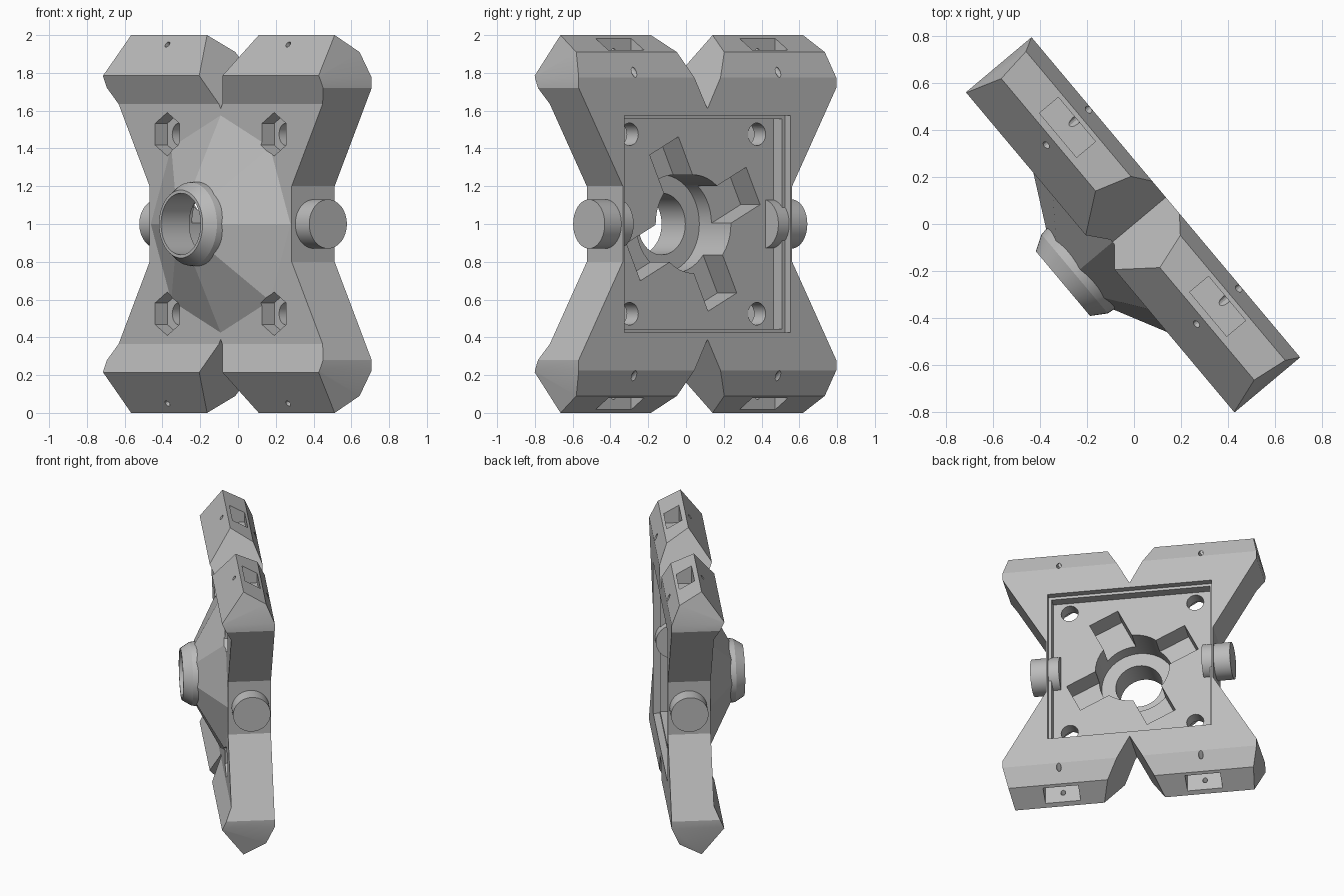
import bpy, bmesh, math
from mathutils import Matrix, Vector

if "Cube" in bpy.data.objects:
    bpy.data.objects.remove(bpy.data.objects["Cube"])

grey = bpy.data.materials.new("plain grey")
grey.use_nodes = True
grey.diffuse_color = (0.5, 0.5, 0.5, 1)
grey.node_tree.nodes["Principled BSDF"].inputs["Base Color"].default_value = (0.5, 0.5, 0.5, 1)


def loft(name, rings):
    """Solid skinned through rings of equal point count."""
    bm = bmesh.new()
    loops = [[bm.verts.new(p) for p in ring] for ring in rings]
    n = len(loops[0])
    for a, b in zip(loops, loops[1:]):
        for i in range(n):
            j = (i + 1) % n
            bm.faces.new((a[i], a[j], b[j], b[i]))
    bm.faces.new(loops[0])
    bm.faces.new(loops[-1])
    bmesh.ops.recalc_face_normals(bm, faces=bm.faces)
    mesh = bpy.data.meshes.new(name)
    bm.to_mesh(mesh)
    bm.free()
    ob = bpy.data.objects.new(name, mesh)
    bpy.context.collection.objects.link(ob)
    mesh.materials.append(grey)
    return ob


def turned(name, rings, sides, u=0.0, z=1.0, phase=0.0):
    """Solid around the front-to-back axis; rings are (depth, radius)."""
    angles = [phase + math.tau * i / sides for i in range(sides)]
    return loft(name, [[(u + r * math.cos(a), v, z + r * math.sin(a)) for a in angles]
                       for v, r in rings])


def box(name, u, v, z):
    return loft(name, [[(x, v[0], z[0]), (x, v[1], z[0]), (x, v[1], z[1]), (x, v[0], z[1])]
                       for x in u])


def rod(name, start, end, radius, sides=32):
    a, b = Vector(start), Vector(end)
    rot = (b - a).to_track_quat('Z', 'Y')
    ring = [rot @ Vector((radius * math.cos(math.tau * i / sides),
                          radius * math.sin(math.tau * i / sides), 0)) for i in range(sides)]
    return loft(name, [[p + a for p in ring], [p + b for p in ring]])


def combine(target, tool, operation):
    tool.hide_render = True
    mod = target.modifiers.new("combine", 'BOOLEAN')
    mod.operation, mod.solver, mod.object = operation, 'EXACT', tool
    bpy.context.view_layer.objects.active = target
    bpy.ops.object.modifier_apply(modifier=mod.name)
    bpy.data.objects.remove(tool)


# X-shaped outline crossed with the bevelled side profile
arm = [(0, 0.61), (0.213, 1), (0.838, 1), (0.89, 0.775), (0.89, 0.72), (0.585, 0.2)]
right = arm + [(u, -z) for u, z in reversed(arm)]
outline = right + [(-u, z) for u, z in reversed(right[1:-1])]
body = loft("body", [[(u, v, 1 + z) for u, z in outline] for v in (-0.5, 0.5)])
side = [(-0.12, 0.635), (-0.188, 0.785), (-0.035, 1), (0.12, 0.91), (0.177, 0.775)]
side += [(v, -z) for v, z in reversed(side)]
combine(body, loft("profile", [[(u, v, 1 + z) for v, z in side] for u in (-1, 1)]), 'INTERSECT')

# Faceted front dome and flared collar
combine(body, turned("dome", [(-0.05, 0.575), (-0.12, 0.575), (-0.3, 0.225)], 8), 'UNION')
combine(body, turned("collar", [(-0.2, 0.21), (-0.29, 0.225), (-0.33, 0.22), (-0.395, 0.18)], 48), 'UNION')

# Stepped square recess in the back
for half, depth in ((0.575, 0.13), (0.555, 0.06)):
    combine(body, box("recess", (-half, half), (depth, 0.3), (1 - half, 1 + half)), 'DIFFERENCE')

# Tilted cross slot, round cavity and through bore
for turn in (64, 154):
    slot = box("slot", (-0.46, 0.46), (-0.1, 0.2), (-0.11, 0.11))
    slot.data.transform(Matrix.Translation((0, 0, 1)) @ Matrix.Rotation(-math.radians(turn), 4, 'Y'))
    combine(body, slot, 'DIFFERENCE')
combine(body, turned("cavity", [(0.2, 0.26), (-0.2, 0.26)], 48), 'DIFFERENCE')
combine(body, turned("bore", [(0.2, 0.163), (-0.5, 0.163)], 48), 'DIFFERENCE')

for s in (-1, 1):
    for t in (-1, 1):
        # Corner bolt holes with hexagonal nut pockets
        u, z = 0.44 * s, 1 + 0.475 * t
        combine(body, turned("bolt_hole", [(-0.3, 0.06), (0.2, 0.06)], 24, u, z), 'DIFFERENCE')
        combine(body, turned("nut_pocket", [(-0.3, 0.115), (-0.035, 0.115)], 6, u, z, math.pi / 6),
                'DIFFERENCE')
        # Edge pockets and their slanted pin holes
        u = 0.4975 * s
        combine(body, box("edge_pocket", (u - 0.123, u + 0.123), (-0.005, 0.1),
                          sorted((1 + 0.85 * t, 1 + 1.2 * t))), 'DIFFERENCE')
        combine(body, rod("pin_hole", (u, -0.15, 1 + t), (u, 0.25, 1 + 0.75 * t), 0.017, 12),
                'DIFFERENCE')

# Round side pegs
parts = [body]
for s, name in ((1, "left_peg"), (-1, "right_peg")):
    parts.append(rod(name, (0.5 * s, 0.035, 1), (0.7 * s, 0.035, 1), 0.13, 48))

# Turn the whole assembly about the vertical and shade it
for ob in parts:
    ob.data.transform(Matrix.Rotation(math.radians(-50), 4, 'Z'))
    bpy.ops.object.select_all(action='DESELECT')
    ob.select_set(True)
    bpy.context.view_layer.objects.active = ob
    bpy.ops.object.shade_smooth_by_angle(angle=math.radians(18))
